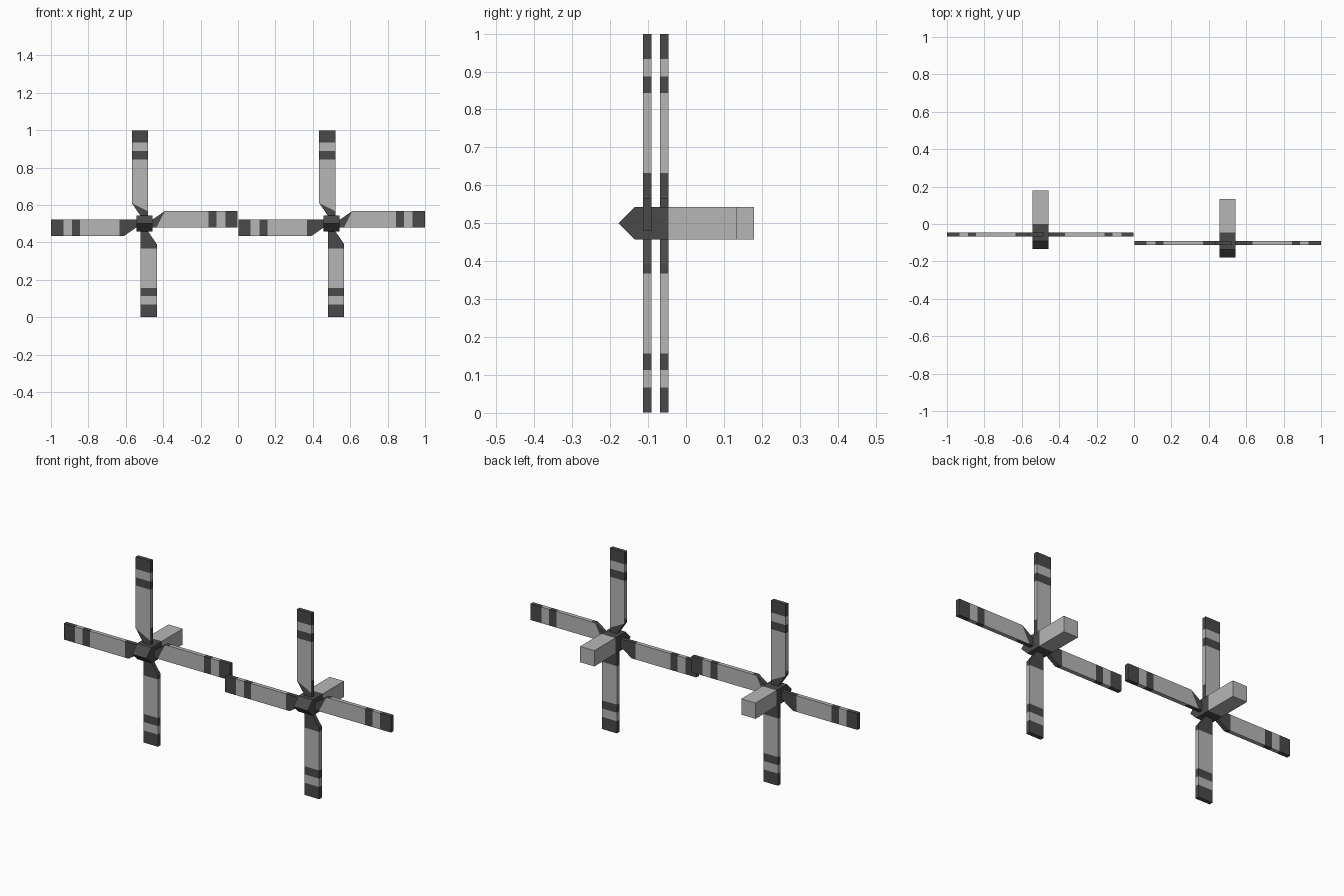
import bpy, math
from mathutils import Matrix

if "Cube" in bpy.data.objects:
    bpy.data.objects.remove(bpy.data.objects["Cube"])


def flat_color(name, value):
    m = bpy.data.materials.new(name)
    m.diffuse_color = (value, value, value, 1)
    m.use_nodes = True
    m.node_tree.nodes["Principled BSDF"].inputs["Base Color"].default_value = m.diffuse_color
    return m


LIGHT = flat_color("light grey", 0.47)
DARK = flat_color("dark grey", 0.068)


def make_object(name, verts, faces, mats, slots=None):
    me = bpy.data.meshes.new(name)
    me.from_pydata(verts, [], faces)
    for m in mats:
        me.materials.append(m)
    if slots:
        for p, s in zip(me.polygons, slots):
            p.material_index = s
    me.update()
    ob = bpy.data.objects.new(name, me)
    bpy.context.collection.objects.link(ob)
    return ob


def extrude_x(name, outline, cx, half, mat):
    """Prism along x from a counter-clockwise (y, z) outline."""
    n = len(outline)
    verts = [(cx + s * half, y, z) for s in (-1, 1) for y, z in outline]
    faces = [tuple(reversed(range(n))), tuple(range(n, 2 * n))]
    faces += [(i, (i + 1) % n, n + (i + 1) % n, n + i) for i in range(n)]
    return make_object(name, verts, faces, [mat])


LOW, HIGH, THICK, TIP = -0.021, 0.067, 0.011, 0.499


def blade(name, center, angle, slanted_root):
    """Flat offset blade with tapered dark root and dark tip bands."""
    # stations: lower u, lower v, upper u, upper v
    root_end = 0.065 if slanted_root else 0.11
    stations = [(0.03, LOW, 0.03, 0.012), (root_end, LOW, 0.11, HIGH)]
    stations += [(u, LOW, u, HIGH) for u in (0.133, 0.343, 0.387, 0.433, TIP)]
    face_dark = [1, 0 if slanted_root else 1, 0, 1, 0, 1]
    edge_dark = [1, 1, 0, 1, 0, 1]
    verts, faces, slots = [], [], []
    for ul, vl, uh, vh in stations:
        verts += [(ul, -THICK, vl), (uh, -THICK, vh), (uh, THICK, vh), (ul, THICK, vl)]
    for i in range(len(stations) - 1):
        for k in range(4):
            a, b = 4 * i + k, 4 * i + (k + 1) % 4
            faces.append((a, a + 4, b + 4, b))
            slots.append(face_dark[i] if k in (0, 2) else edge_dark[i])
    last = len(verts) - 4
    faces += [(0, 1, 2, 3), (last + 3, last + 2, last + 1, last)]
    slots += [1, 1]
    ob = make_object(name, verts, faces, [LIGHT, DARK], slots)
    ob.data.transform(Matrix.Translation(center) @ Matrix.Rotation(-angle, 4, 'Y'))
    ob.data.update()


H = 0.043
for side, cx, dy in (("left", -0.501, 0.045), ("right", 0.501, 0.0)):
    # hub block with a wedge nose
    nose = [(-0.178 + dy, 0.5), (-0.135 + dy, 0.5 - H), (-0.046 + dy, 0.5 - H),
            (-0.046 + dy, 0.5 + H), (-0.135 + dy, 0.5 + H)]
    extrude_x(side + "_hub", nose, cx, H, DARK)
    # square shaft behind the hub
    y0, y1 = -0.046 + dy, 0.134 + dy
    extrude_x(side + "_shaft", [(y0, 0.5 - H), (y1, 0.5 - H), (y1, 0.5 + H), (y0, 0.5 + H)],
              cx, H, LIGHT)
    # four blades
    for i in range(4):
        blade(f"{side}_blade_{i + 1}", (cx, -0.102 + dy, 0.5), i * math.pi / 2, i < 2)
